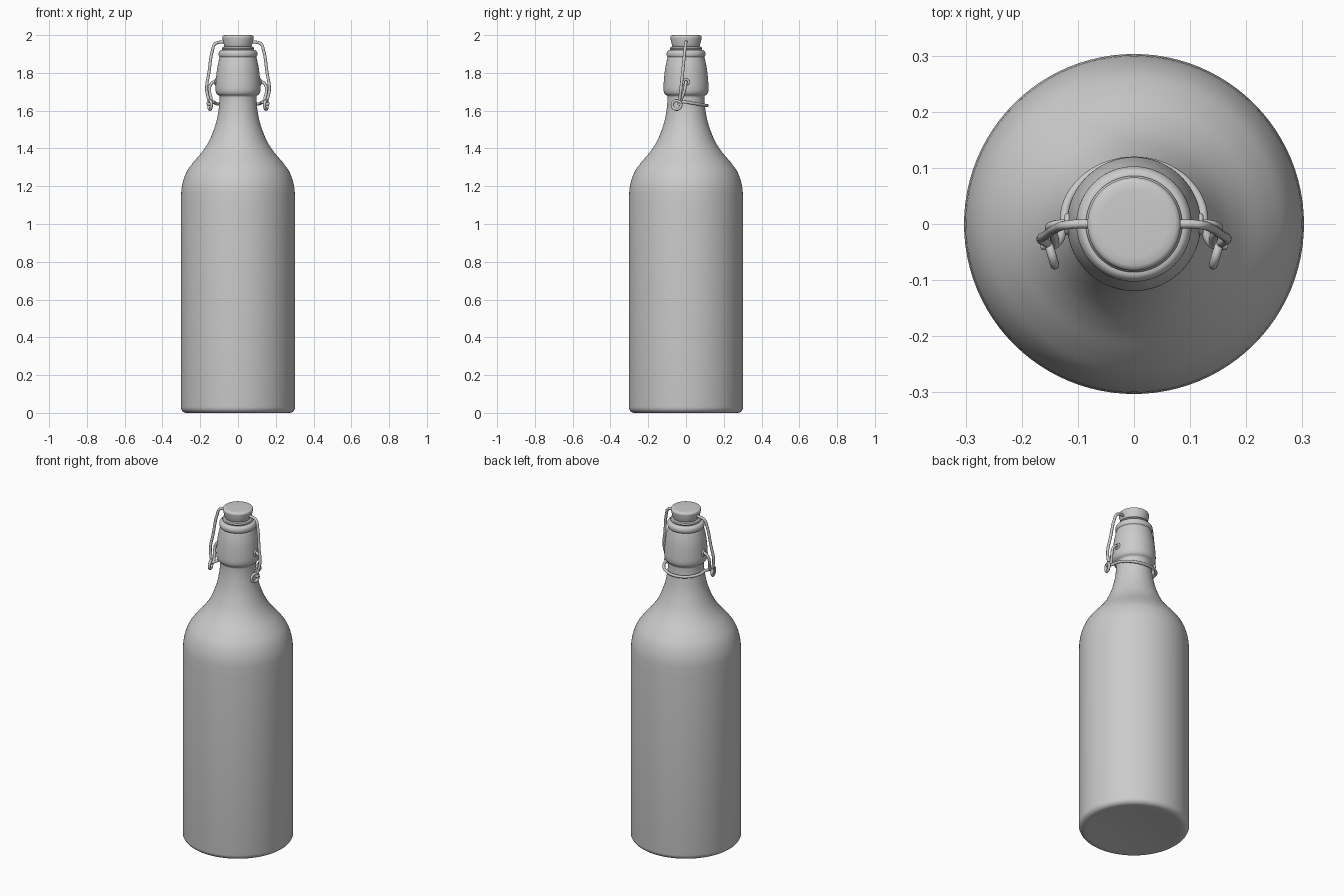
import bpy, bmesh, math
from mathutils import Vector

if "Cube" in bpy.data.objects:
    bpy.data.objects.remove(bpy.data.objects["Cube"])


def smooth_path(pts, steps=5):
    # Catmull-Rom interpolation through 2D points
    p = [Vector(a) for a in pts]
    p = [2 * p[0] - p[1]] + p + [2 * p[-1] - p[-2]]
    out = []
    for i in range(1, len(p) - 2):
        a, b, c, d = p[i - 1:i + 3]
        for s in range(steps):
            t = s / steps
            out.append(0.5 * (2 * b + (c - a) * t + (2 * a - 5 * b + 4 * c - d) * t * t
                              + (3 * b - a - 3 * c + d) * t ** 3))
    return [tuple(v) for v in out] + [pts[-1]]


def lathe(name, profile, sides=96, angle=40):
    bm = bmesh.new()
    vs = [bm.verts.new((r, 0, z)) for r, z in profile]
    es = [bm.edges.new(e) for e in zip(vs, vs[1:])]
    bmesh.ops.spin(bm, geom=vs + es, cent=(0, 0, 0), axis=(0, 0, 1),
                   angle=math.tau, steps=sides, use_merge=True)
    bmesh.ops.remove_doubles(bm, verts=bm.verts, dist=1e-5)
    bmesh.ops.recalc_face_normals(bm, faces=bm.faces)
    me = bpy.data.meshes.new(name)
    bm.to_mesh(me)
    bm.free()
    ob = bpy.data.objects.new(name, me)
    bpy.context.collection.objects.link(ob)
    bpy.context.view_layer.objects.active = ob
    ob.select_set(True)
    bpy.ops.object.shade_smooth_by_angle(angle=math.radians(angle))
    ob.select_set(False)
    return ob


def wire(name, pts, radius=0.008, cyclic=False):
    cu = bpy.data.curves.new(name, 'CURVE')
    cu.dimensions = '3D'
    cu.bevel_depth = radius
    cu.bevel_resolution = 4
    cu.resolution_u = 8
    cu.use_fill_caps = True
    sp = cu.splines.new('BEZIER')
    sp.bezier_points.add(len(pts) - 1)
    for bp, co in zip(sp.bezier_points, pts):
        bp.co = co
        bp.handle_left_type = bp.handle_right_type = 'AUTO'
    sp.use_cyclic_u = cyclic
    ob = bpy.data.objects.new(name, cu)
    bpy.context.collection.objects.link(ob)
    return ob


# Bottle body: rounded base, straight wall, shoulder, neck, collar and lip
base = [(0, 0.012), (0.20, 0.008), (0.25, 0.001), (0.272, 0)]
base += [(0.272 + 0.031 * math.sin(a), 0.031 - 0.031 * math.cos(a))
         for a in (math.pi / 12 * i for i in range(1, 7))]
shoulder = smooth_path([(0.303, 1.12), (0.297, 1.20), (0.275, 1.27), (0.238, 1.325),
                        (0.19, 1.382), (0.153, 1.44), (0.121, 1.52), (0.105, 1.59),
                        (0.099, 1.64), (0.098, 1.675)])
collar = smooth_path([(0.102, 1.68), (0.113, 1.69), (0.119, 1.71), (0.118, 1.75),
                      (0.111, 1.82), (0.099, 1.878)], 4)
lip = smooth_path([(0.097, 1.883), (0.102, 1.892), (0.102, 1.907), (0.094, 1.919),
                   (0.08, 1.922)], 4)
lathe("bottle", base + shoulder + collar + lip + [(0, 1.922)])

# Rubber gasket and stopper
lathe("gasket", [(0, 1.918), (0.076, 1.918), (0.084, 1.924), (0.086, 1.93),
                 (0.082, 1.937), (0.07, 1.94), (0, 1.94)], 64)
lathe("stopper", [(0, 1.935), (0.068, 1.935), (0.072, 1.94), (0.075, 1.95), (0.083, 1.985),
                  (0.083, 1.991), (0.08, 1.996), (0.074, 1.999), (0.06, 2.0), (0, 2.0)], 64)

for s, side in ((-1, "left"), (1, "right")):
    # Bail arm: out of the stopper, down the side, ending in an eye
    arm = [(0.07, 0, 1.963), (0.10, 0, 1.962), (0.122, -0.002, 1.953), (0.135, -0.006, 1.92),
           (0.154, -0.018, 1.80), (0.166, -0.027, 1.715), (0.155, -0.034, 1.655)]
    wire("bail_arm_" + side, [(s * x, y, z) for x, y, z in arm])
    eye = [(0.148 + 0.007 * math.cos(a), -0.05 + 0.023 * math.cos(a), 1.63 + 0.023 * math.sin(a))
           for a in (math.tau * i / 8 for i in range(8))]
    wire("bail_eye_" + side, [(s * x, y, z) for x, y, z in eye], cyclic=True)
    # Pivot hook: from the collar socket down to the eye
    hook = [(0.10, 0, 1.75), (0.128, 0, 1.752), (0.146, -0.003, 1.735), (0.15, -0.01, 1.70),
            (0.142, -0.025, 1.66), (0.145, -0.037, 1.638), (0.165, -0.038, 1.634)]
    wire("pivot_hook_" + side, [(s * x, y, z) for x, y, z in hook])
    # Round socket where the hook enters the collar
    bpy.ops.mesh.primitive_torus_add(location=(s * 0.118, 0, 1.752), rotation=(0, math.pi / 2, 0),
                                     major_radius=0.014, minor_radius=0.006,
                                     major_segments=24, minor_segments=10)
    bpy.context.object.name = "pivot_socket_" + side
    bpy.ops.object.shade_smooth()

# Neck wire: around the back of the neck, joining both eyes
arc = [(0.126 * math.cos(a), 0.112 * math.sin(a), 1.645 - 0.018 * math.sin(a))
       for a in (math.pi * i / 10 for i in range(11))]
wire("neck_wire", [(0.165, -0.038, 1.634), (0.138, -0.034, 1.642)] + arc
     + [(-0.138, -0.034, 1.642), (-0.165, -0.038, 1.634)])
